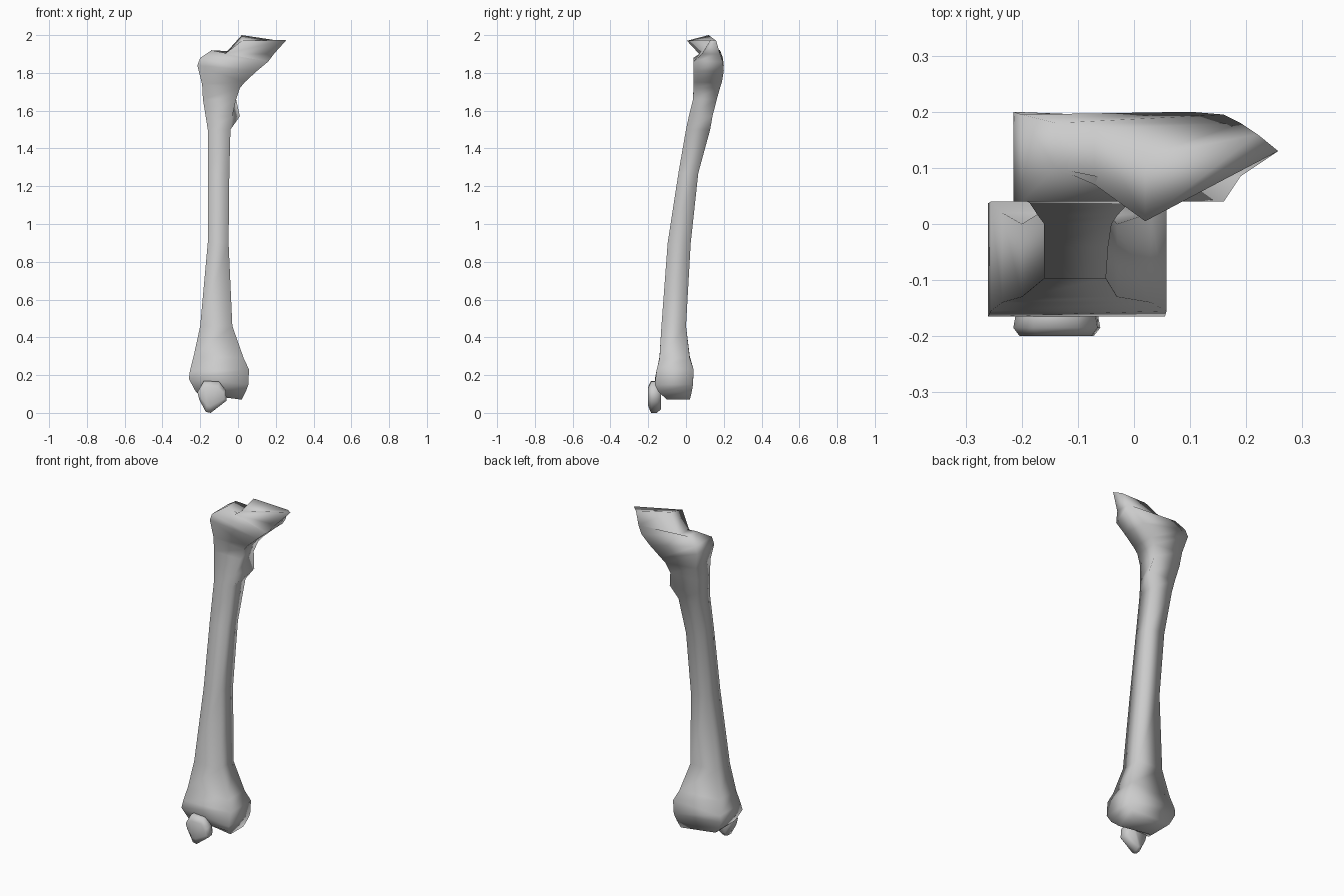
import bpy, bmesh


def loft(name, rings):
    """Skin equal-length vertex rings and cap both ends."""
    bm = bmesh.new()
    vr = [[bm.verts.new(p) for p in ring] for ring in rings]
    n = len(vr[0])
    for a, b in zip(vr, vr[1:]):
        for i in range(n):
            j = (i + 1) % n
            bm.faces.new((a[i], a[j], b[j], b[i]))
    bm.faces.new(vr[0][::-1])
    bm.faces.new(vr[-1])
    bmesh.ops.triangulate(bm, faces=[f for f in bm.faces if len(f.verts) > 4])
    bmesh.ops.recalc_face_normals(bm, faces=bm.faces)
    for f in bm.faces:
        f.smooth = True
    me = bpy.data.meshes.new(name)
    bm.to_mesh(me)
    bm.free()
    ob = bpy.data.objects.new(name, me)
    bpy.context.collection.objects.link(ob)
    return ob


def section(left, right, yl, yr):
    """Four-sided section: left/right (x, z) points, front/back y of each side."""
    (xl, zl), (xr, zr) = left, right
    return [(xl, yl[0], zl), (xr, yr[0], zr), (xr, yr[1], zr), (xl, yl[1], zl)]


# Lower joint and shaft: x left, x right, z left, z right, y front, y back
shaft = [
    (-0.21, 0.02, 0.10, 0.07, -0.10, 0.02),
    (-0.225, 0.04, 0.115, 0.11, -0.145, 0.03),
    (-0.26, 0.055, 0.18, 0.15, -0.165, 0.037),
    (-0.255, 0.058, 0.22, 0.23, -0.155, 0.04),
    (-0.235, 0.03, 0.30, 0.29, -0.14, 0.02),
    (-0.20, -0.03, 0.46, 0.46, -0.13, 0.0),
    (-0.16, -0.05, 0.90, 0.90, -0.097, 0.025),
    (-0.16, -0.046, 1.27, 1.27, -0.04, 0.065),
    (-0.16, -0.04, 1.50, 1.50, 0.0, 0.128),
]
rings = [section((a, c), (b, d), (f, k), (f, k)) for a, b, c, d, f, k in shaft]

# Small inner bump
for z, xf, xb, yf, yb in [(1.57, -0.03, 0.01, 0.015, 0.14),
                          (1.66, -0.01, -0.01, 0.037, 0.163)]:
    xl = -0.16 - (z - 1.5) * 0.16
    rings.append([(xl, yf, z), (xf, yf, z), (xb, yb, z), (xl, yb, z)])

# Upper knob turning into the neck
rings += [
    section((-0.19, 1.74), (0.01, 1.72), (0.04, 0.18), (0.04, 0.18)),
    section((-0.215, 1.84), (0.035, 1.75), (0.04, 0.20), (0.04, 0.19)),
    section((-0.20, 1.88), (0.10, 1.81), (0.04, 0.195), (0.04, 0.20)),
    section((-0.14, 1.92), (0.16, 1.86), (0.10, 0.18), (0.04, 0.195)),
    section((-0.07, 1.90), (0.19, 1.90), (0.07, 0.17), (0.085, 0.18)),
    # Slanted neck end
    [(0.02, 0.005, 1.97), (0.257, 0.13, 1.975), (0.22, 0.16, 1.97), (0.02, 0.12, 2.0)],
]
loft("thigh_bone", rings)

# Kneecap: front outline repeated in depth
outline = [(-0.18, 0.17), (-0.10, 0.165), (-0.065, 0.12), (-0.06, 0.065),
           (-0.145, 0.0), (-0.17, 0.005), (-0.205, 0.07), (-0.215, 0.11)]
cx, cz = -0.14, 0.09
loft("kneecap", [[(cx + (x - cx) * s, y, max(0, cz + (z - cz) * t)) for x, z in outline]
                 for y, s, t in [(-0.2, 0.85, 0.6), (-0.185, 1.0, 1.0),
                                 (-0.155, 0.93, 1.0), (-0.133, 0.8, 0.8)]])
